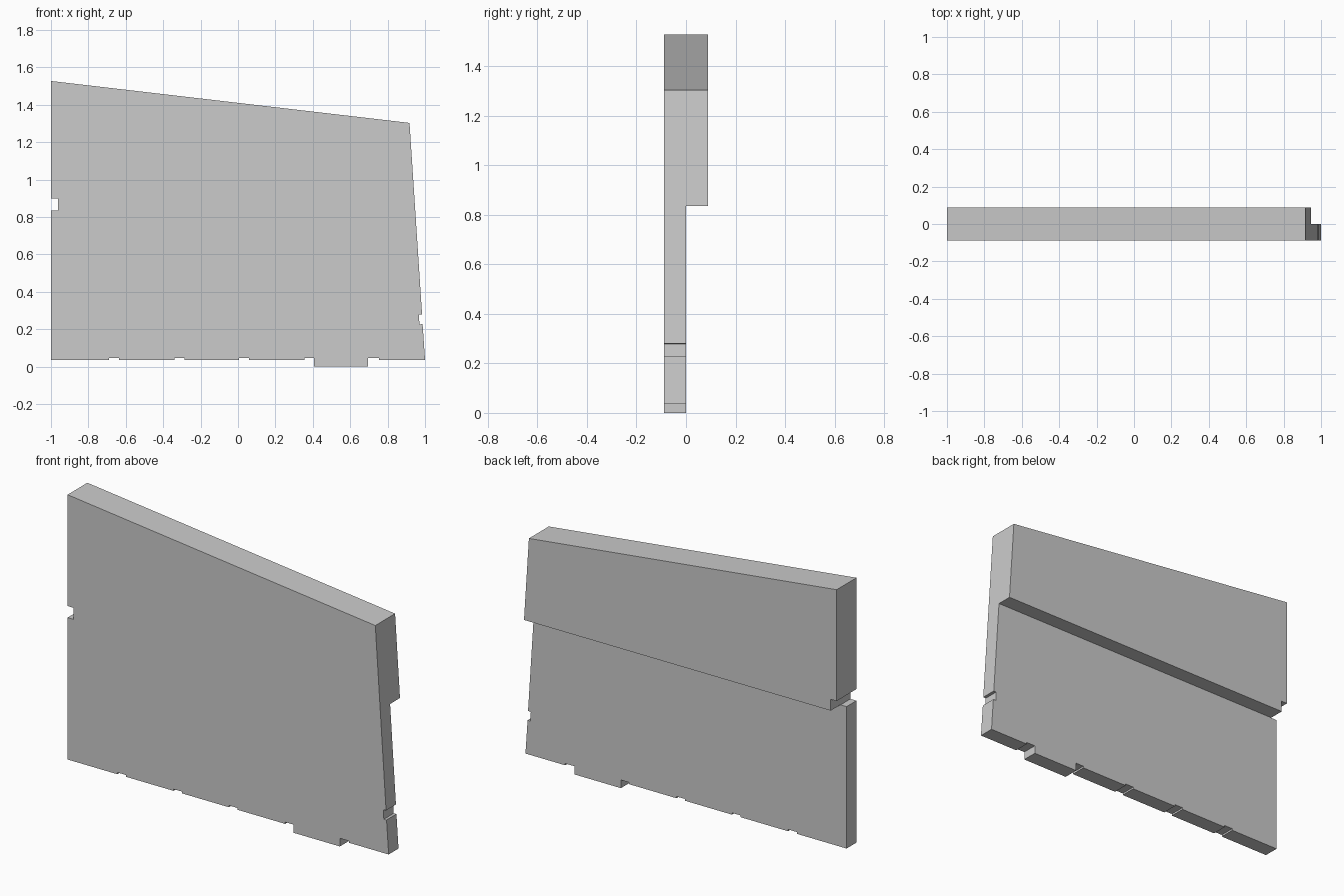
import bpy, bmesh

if "Cube" in bpy.data.objects:
    bpy.data.objects.remove(bpy.data.objects["Cube"])

HALF = 0.088      # half thickness of the panel
BASE = 0.036      # height of the bottom edge
NOTCH = 0.046     # height of the small bottom notches


def extrude_profile(name, points, y0, y1):
    """Solid from an x-z outline, extruded along y."""
    bm = bmesh.new()
    face = bm.faces.new([bm.verts.new((x, y0, z)) for x, z in points])
    ext = bmesh.ops.extrude_face_region(bm, geom=[face])
    verts = [v for v in ext["geom"] if isinstance(v, bmesh.types.BMVert)]
    bmesh.ops.translate(bm, verts=verts, vec=(0, y1 - y0, 0))
    bmesh.ops.recalc_face_normals(bm, faces=bm.faces)
    mesh = bpy.data.meshes.new(name)
    bm.to_mesh(mesh)
    bm.free()
    obj = bpy.data.objects.new(name, mesh)
    bpy.context.collection.objects.link(obj)
    return obj


# Bottom edge: small notches, then the projecting tab between two more
outline = [(-1, BASE)]
for x in (-0.69, -0.34, 0.005):
    outline += [(x, BASE), (x, NOTCH), (x + 0.054, NOTCH), (x + 0.054, BASE)]
outline += [(0.355, BASE), (0.355, NOTCH), (0.406, NOTCH), (0.406, 0),
            (0.696, 0), (0.696, NOTCH), (0.753, NOTCH), (0.753, BASE)]

# Leaning right edge with notch, sloped top, left edge with notch
outline += [(1, BASE), (0.987, 0.227), (0.970, 0.226), (0.967, 0.279), (0.984, 0.28),
            (0.917, 1.303), (-1, 1.527),
            (-1, 0.9), (-0.963, 0.9), (-0.963, 0.835), (-1, 0.835)]
panel = extrude_profile("wall_panel", outline, -HALF, HALF)

# Cutter thins the lower part from the back
cutter = extrude_profile("back_step_cutter",
                         [(-1.2, -0.2), (1.2, -0.2), (1.2, 0.836), (-1.2, 0.836)], 0, 0.3)
cutter.hide_render = True
cutter.hide_viewport = True
cut = panel.modifiers.new("back_step", 'BOOLEAN')
cut.operation = 'DIFFERENCE'
cut.solver = 'EXACT'
cut.object = cutter
